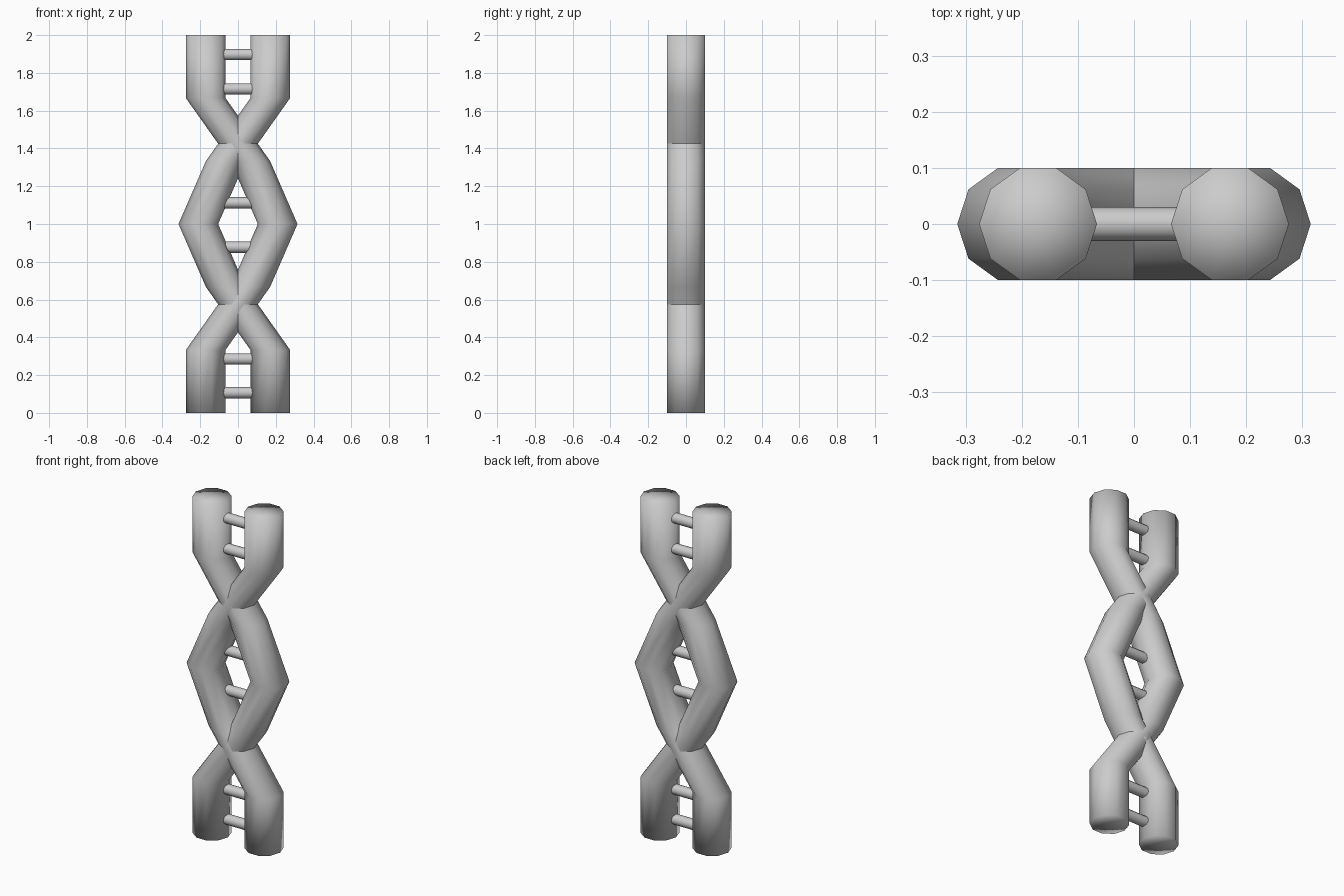
import bpy, bmesh, math

if "Cube" in bpy.data.objects:
    bpy.data.objects.remove(bpy.data.objects["Cube"])

SIDES, RADIUS = 10, 0.105
# strand centre offset at seven evenly spaced heights
OFFSETS = [-0.171, -0.171, 0.065, 0.21, 0.065, -0.171, -0.171]


def finish(bm, name):
    bmesh.ops.recalc_face_normals(bm, faces=bm.faces)
    for f in bm.faces:
        f.smooth = True
    mesh = bpy.data.meshes.new(name)
    bm.to_mesh(mesh)
    bm.free()
    obj = bpy.data.objects.new(name, mesh)
    bpy.context.collection.objects.link(obj)
    return obj


def strand(name, side):
    # stacked level rings, so every bend is a shear
    bm = bmesh.new()
    rings = []
    for i, off in enumerate(OFFSETS):
        rings.append([bm.verts.new((side * off + RADIUS * math.cos(a),
                                    RADIUS * math.sin(a), i / 3))
                      for a in (math.tau * k / SIDES for k in range(SIDES))])
    for lo, hi in zip(rings, rings[1:]):
        for k in range(SIDES):
            n = (k + 1) % SIDES
            bm.faces.new((lo[k], lo[n], hi[n], hi[k]))
    # end caps as fans
    for ring, off, z in ((rings[0], OFFSETS[0], 0), (rings[-1], OFFSETS[-1], 2)):
        mid = bm.verts.new((side * off, 0, z))
        for k in range(SIDES):
            bm.faces.new((ring[k], ring[(k + 1) % SIDES], mid))
    return finish(bm, name)


def rung(name, z):
    bm = bmesh.new()
    bmesh.ops.create_cone(bm, cap_ends=True, segments=12, radius1=0.03,
                          radius2=0.03, depth=0.22)
    obj = finish(bm, name)
    obj.location = (0, 0, z)
    obj.rotation_euler = (0, math.pi / 2, 0)
    bpy.context.view_layer.objects.active = obj
    obj.select_set(True)
    bpy.ops.object.shade_smooth_by_angle(angle=math.radians(40))
    obj.select_set(False)


# two crossing strands
strand("strand_a", 1)
strand("strand_b", -1)

# rungs in the three gaps
for i, z in enumerate((0.107, 0.285, 0.877, 1.112, 1.715, 1.897)):
    rung(f"rung_{i + 1}", z)
